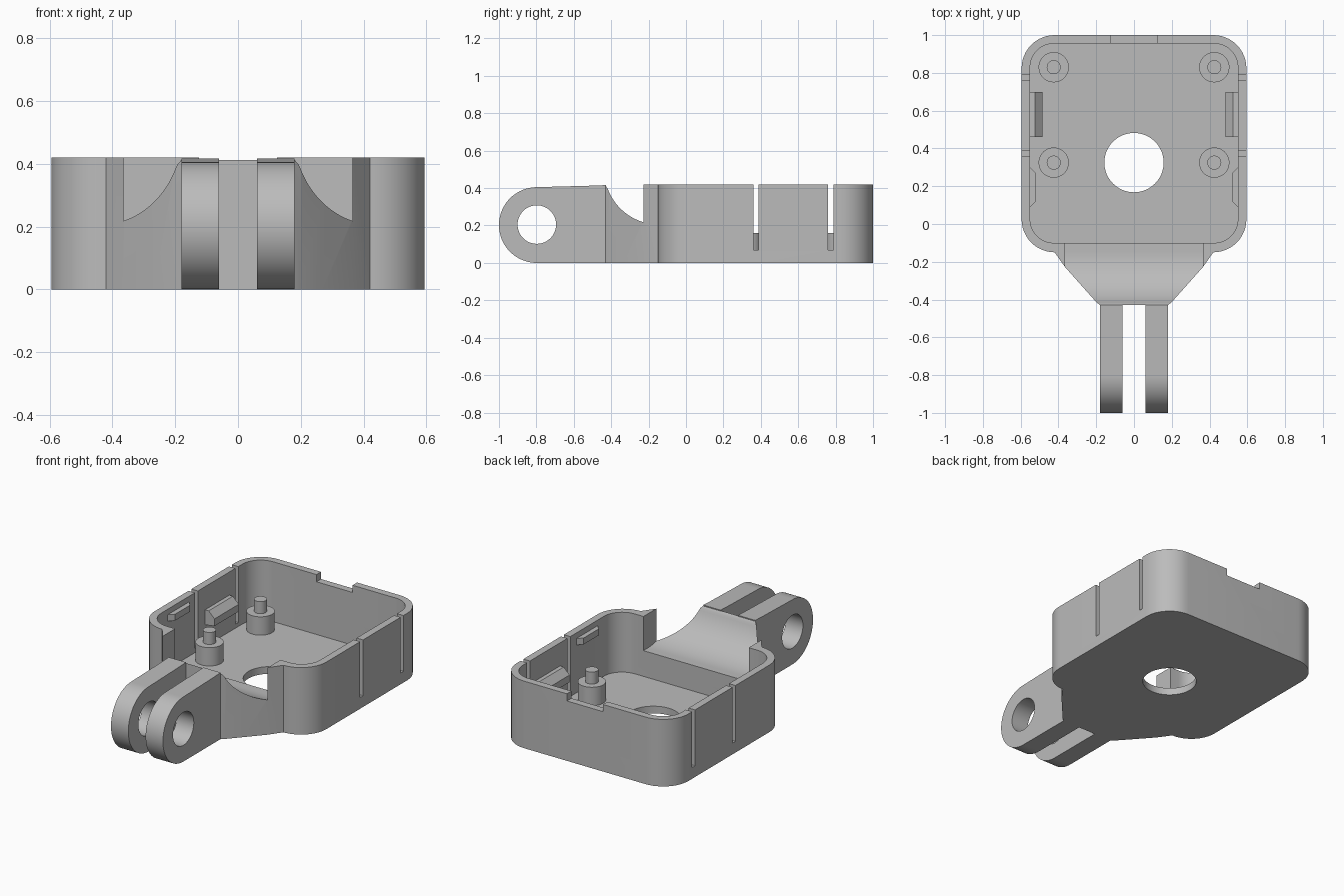
import bpy, bmesh, math

if "Cube" in bpy.data.objects:
    bpy.data.objects.remove(bpy.data.objects["Cube"])

grey = bpy.data.materials.new("plain grey")
grey.diffuse_color = (0.5, 0.5, 0.5, 1)
grey.use_nodes = True
grey.node_tree.nodes["Principled BSDF"].inputs["Base Color"].default_value = grey.diffuse_color


def prism(name, pts, lo, hi, axis="z"):
    """Extrude a 2D outline: (x, y) along z, (y, z) along x or (x, z) along y."""
    place = {"z": lambda a, b, t: (a, b, t),
             "x": lambda a, b, t: (t, a, b),
             "y": lambda a, b, t: (a, t, b)}[axis]
    bm = bmesh.new()
    base = [bm.verts.new(place(a, b, lo)) for a, b in pts]
    top = [bm.verts.new(place(a, b, hi)) for a, b in pts]
    bm.faces.new(base)
    bm.faces.new(top)
    for i in range(len(pts)):
        j = (i + 1) % len(pts)
        bm.faces.new((base[i], base[j], top[j], top[i]))
    bmesh.ops.recalc_face_normals(bm, faces=bm.faces)
    mesh = bpy.data.meshes.new(name)
    bm.to_mesh(mesh)
    bm.free()
    mesh.materials.append(grey)
    ob = bpy.data.objects.new(name, mesh)
    bpy.context.collection.objects.link(ob)
    return ob


def arc(cx, cy, r, a0, a1, n=12):
    return [(cx + r * math.cos(math.radians(a0 + (a1 - a0) * i / n)),
             cy + r * math.sin(math.radians(a0 + (a1 - a0) * i / n))) for i in range(n + 1)]


def circle(cx, cy, r, n=48):
    return arc(cx, cy, r, 0, 360, n)[:-1]


def rect(a0, b0, a1, b1):
    return [(a0, b0), (a1, b0), (a1, b1), (a0, b1)]


def combine(ob, other, operation):
    """Apply a boolean at once and discard the helper."""
    mod = ob.modifiers.new("cut", "BOOLEAN")
    mod.operation, mod.solver, mod.object = operation, "EXACT", other
    deps = bpy.context.evaluated_depsgraph_get()
    mesh = bpy.data.meshes.new_from_object(ob.evaluated_get(deps))
    ob.modifiers.clear()
    ob.data = mesh
    bpy.data.objects.remove(other)


H, FLOOR = 0.42, 0.045

# Housing with tapering neck, as one outline
neck_right = [(0.18, -0.43), (0.2, -0.413), (0.27, -0.335), (0.365, -0.228)]
neck_left = [(-x, y) for x, y in reversed(neck_right)]
outline = (neck_right + arc(0.42, 0.025, 0.175, -90, 0) + arc(0.42, 0.825, 0.175, 0, 90)
           + arc(-0.42, 0.825, 0.175, 90, 180) + arc(-0.42, 0.025, 0.175, 180, 270) + neck_left)
housing = prism("housing", outline, 0, H)

# Rounded cavity
cavity = (arc(0.425, 0.025, 0.125, -90, 0) + arc(0.425, 0.83, 0.125, 0, 90)
          + arc(-0.425, 0.83, 0.125, 90, 180) + arc(-0.425, 0.025, 0.125, 180, 270))
combine(housing, prism("cavity", cavity, FLOOR, 0.6), "DIFFERENCE")

# Concave scoop through the front wall and neck
scoop = ([(-0.05, 0.6), (-0.05, 0.206)] + arc(-0.146, 0.496, 0.29, 270, 200, 24)
         + [(-0.428, 0.41), (-0.437, 0.418), (-0.45, 0.421), (-0.45, 0.6)])
combine(housing, prism("scoop", scoop, -0.365, 0.365, "x"), "DIFFERENCE")

# Floor hole, rear notch, wall slots
combine(housing, prism("floor_hole", circle(0, 0.325, 0.157, 64), -0.1, 0.1), "DIFFERENCE")
combine(housing, prism("rear_notch", rect(-0.125, 0.9, 0.125, 1.1), 0.375, 0.6), "DIFFERENCE")
for y in (0.36, 0.76):
    for s in (-1, 1):
        x0, x1 = sorted((s * 0.535, s * 0.7))
        combine(housing, prism("slot", rect(x0, y, x1, y + 0.028), 0.07, 0.6), "DIFFERENCE")

# Hinge lugs with bolt holes
lug = arc(-0.7975, 0.2025, 0.2025, 90, 270, 40) + [(-0.428, 0), (-0.428, 0.416), (-0.5, 0.413)]
lugs = []
for side, x0 in (("left", -0.18), ("right", 0.06)):
    ob = prism(side + "_lug", lug, x0, x0 + 0.12, "x")
    combine(ob, prism("bolt_hole", circle(-0.7975, 0.205, 0.103), -0.5, 0.5, "x"), "DIFFERENCE")
    lugs.append(ob)

parts = [housing] + lugs
for s, side in ((-1, "left"), (1, "right")):
    # Standoffs with locating pins
    for y, end in ((0.325, "front"), (0.83, "rear")):
        parts.append(prism(f"{side}_{end}_standoff", circle(s * 0.425, y, 0.08), FLOOR - 0.01, 0.16))
        parts.append(prism(f"{side}_{end}_pin", circle(s * 0.425, y, 0.037, 32), 0.15, 0.235))
    # Snap clip with sloped top
    clip = [(0.56, 0.18), (0.485, 0.19), (0.485, 0.235), (0.525, 0.275), (0.56, 0.275)]
    parts.append(prism(side + "_clip", [(s * x, z) for x, z in clip], 0.46, 0.70, "y"))
    # Small retaining tab, tapered at both ends
    tab = [(0.56, 0.08), (0.52, 0.12), (0.52, 0.27), (0.56, 0.31)]
    parts.append(prism(side + "_tab", [(s * x, y) for x, y in tab], 0.345, 0.385))

bpy.ops.object.select_all(action="DESELECT")
for ob in parts:
    ob.select_set(True)
bpy.context.view_layer.objects.active = housing
bpy.ops.object.shade_smooth_by_angle(angle=math.radians(30))
